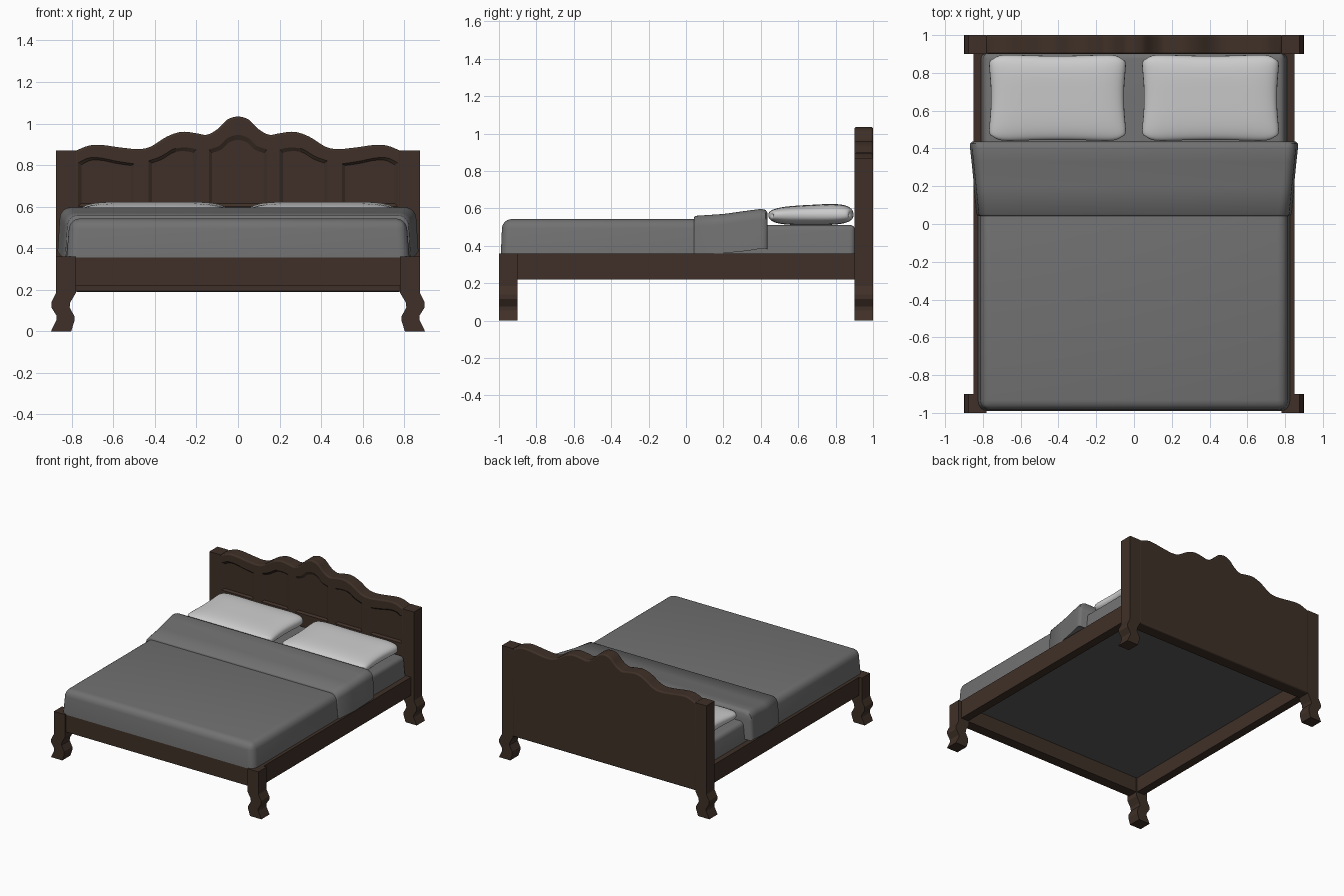
import bpy, bmesh, math
from mathutils import Vector

if "Cube" in bpy.data.objects:
    bpy.data.objects.remove(bpy.data.objects["Cube"])


def material(name, c):
    m = bpy.data.materials.new(name)
    m.diffuse_color = (*c, 1)
    m.use_nodes = True
    m.node_tree.nodes["Principled BSDF"].inputs["Base Color"].default_value = m.diffuse_color
    return m


WOOD = material("dark wood", (0.050, 0.030, 0.021))
CLOTH = material("grey bedding", (0.165, 0.165, 0.165))
LINEN = material("light pillow", (0.60, 0.60, 0.60))
BASE = material("dark underside", (0.105, 0.105, 0.105))


def finish(name, bm, mat, smooth=None):
    bmesh.ops.recalc_face_normals(bm, faces=bm.faces)
    me = bpy.data.meshes.new(name)
    bm.to_mesh(me)
    bm.free()
    me.materials.append(mat)
    ob = bpy.data.objects.new(name, me)
    bpy.context.collection.objects.link(ob)
    if smooth:
        bpy.ops.object.select_all(action='DESELECT')
        ob.select_set(True)
        bpy.context.view_layer.objects.active = ob
        bpy.ops.object.shade_smooth_by_angle(angle=math.radians(smooth))
    return ob


def loft(bm, rings):
    # skin equal-length closed rings and cap both ends
    vs = [[bm.verts.new(p) for p in r] for r in rings]
    n = len(vs[0])
    for a, b in zip(vs, vs[1:]):
        for i in range(n):
            bm.faces.new((a[i], a[(i + 1) % n], b[(i + 1) % n], b[i]))
    bm.faces.new(vs[0])
    bm.faces.new(vs[-1])


def prism(name, pts, y0, y1, mat, smooth=None):
    bm = bmesh.new()
    loft(bm, [[(x, y, z) for x, z in pts] for y in (y0, y1)])
    return finish(name, bm, mat, smooth)


def box(name, x0, x1, y0, y1, z0, z1, mat):
    return prism(name, [(x0, z0), (x1, z0), (x1, z1), (x0, z1)], y0, y1, mat)


def spline(pts, n=5):
    # Catmull-Rom through the points
    p = [pts[0]] + pts + [pts[-1]]
    out = []
    for i in range(1, len(p) - 2):
        a, b, c, d = (Vector(q) for q in p[i - 1:i + 3])
        for k in range(n):
            t = k / n
            out.append(tuple(0.5 * (2 * b + (c - a) * t + (2 * a - 5 * b + 4 * c - d) * t * t
                                    + (3 * b - a - 3 * c + d) * t ** 3)))
    return out + [pts[-1]]


# legs with curved feet, continuing up into posts
FOOT_IN = [(.803, 0), (.787, .05), (.787, .072), (.81, .115), (.807, .14), (.78, .185)]
FOOT_OUT = [(.875, .185), (.898, .14), (.898, .115), (.873, .075), (.873, .055), (.90, 0)]
for s, side in ((-1, "left"), (1, "right")):
    for part, y, top in (("front_leg", -1, .36), ("headboard_post", .9, .87)):
        pts = FOOT_IN + [(.78, top), (.875, top)] + FOOT_OUT
        prism(f"{side}_{part}", [(s * x, z) for x, z in pts], y, y + .1, WOOD)
    # side rails
    x0, x1 = sorted((s * .785, s * .85))
    box(f"{side}_rail", x0, x1, -.92, .92, .22, .36, WOOD)
box("front_rail", -.79, .79, -.985, -.905, .22, .36, WOOD)
box("base_board", -.79, .79, -.91, .91, .335, .355, BASE)

# wavy headboard
half = spline([(0, 1.035), (.05, 1.02), (.10, .972), (.15, .946), (.20, .953), (.27, .96),
               (.34, .938), (.42, .889), (.48, .877), (.56, .884), (.66, .897), (.72, .893), (.785, .867)])
outline = [(-x, z) for x, z in reversed(half)] + half[1:] + [(.785, .19), (-.785, .19)]
board = prism("headboard", outline, .901, 1.0, WOOD, 35)
bev = board.modifiers.new("soft edge", 'BEVEL')
bev.width, bev.segments, bev.limit_method, bev.angle_limit = .012, 3, 'ANGLE', math.radians(50)

# five shallow arched recesses
centre = [(.14, .875), (.09, .893), (.05, .93), (0, .945)]
centre = spline(centre + [(-x, z) for x, z in centre[2::-1]])
inner = spline([(.20, .876), (.25, .884), (.31, .877), (.37, .842), (.43, .82)])
outer = spline([(.50, .806), (.58, .818), (.66, .834), (.72, .834), (.77, .81)])
bm = bmesh.new()
recesses = [(centre, 1)] + [(a, s) for a in (inner, outer) for s in (1, -1)]
for arch, s in recesses:
    pts = [(s * x, z) for x, z in arch]
    pts += [(pts[-1][0], .60), (pts[0][0], .60)]
    cx = (pts[0][0] + pts[-2][0]) / 2
    hw, cz = abs(pts[-2][0] - cx), .73
    fx, fz = 1 - .016 / hw, .89
    loft(bm, [[(x, .88, z) for x, z in pts], [(x, .901, z) for x, z in pts],
              [(cx + (x - cx) * fx, .912, cz + (z - cz) * fz) for x, z in pts]])
cutter = finish("recess_cutter", bm, WOOD)
cutter.hide_render = True
cut = board.modifiers.new("recesses", 'BOOLEAN')
cut.object, cut.operation, cut.solver = cutter, 'DIFFERENCE', 'EXACT'
bpy.context.view_layer.update()
baked = bpy.data.meshes.new_from_object(board.evaluated_get(bpy.context.evaluated_depsgraph_get()))
board.modifiers.clear()
board.data = baked
bpy.data.objects.remove(cutter)


def soft_box(name, hx, y0, y1, z0, z1, r, mat):
    # box with rounded edges except along its bottom, sides leaning inward
    bm = bmesh.new()
    loft(bm, [[(-hx, y0, z0), (hx, y0, z0), (hx, y1, z0), (-hx, y1, z0)],
              [(-hx + .015, y0 + .008, z1), (hx - .015, y0 + .008, z1), (hx - .015, y1, z1), (-hx + .015, y1, z1)]])
    es = [e for e in bm.edges if max(v.co.z for v in e.verts) > z0 + .01]
    bmesh.ops.bevel(bm, geom=es, offset=r, segments=6, profile=.5, affect='EDGES')
    return finish(name, bm, mat, 60)


soft_box("mattress", .81, -.9, .905, .356, .512, .03, CLOTH)
soft_box("blanket", .825, -.99, .15, .356, .543, .05, CLOTH)

# folded-back blanket flap, widening toward the pillows
bm = bmesh.new()
rings = []
for y, hw, top, bot in ((.042, .826, .55, .36), (.05, .832, .56, .36), (.2, .847, .57, .36), (.33, .86, .588, .373),
                        (.40, .868, .597, .385), (.425, .868, .592, .385), (.437, .855, .575, .38)):
    r = .055
    corner = [(hw - .01 - r + r * math.cos(a), top - r + r * math.sin(a))
              for a in (math.radians(15 * k) for k in range(7))]
    ring = [(hw, bot)] + corner
    rings.append([(x, y, z) for x, z in ring] + [(-x, y, z) for x, z in reversed(ring)])
loft(bm, rings)
finish("blanket_fold", bm, CLOTH, 50)

# pillows: puffed grids with pinched sides and rounded corners
for s, side in ((-1, "left"), (1, "right")):
    bm = bmesh.new()
    N = 28
    grid = {}
    for k in (1, -1):
        for i in range(N + 1):
            for j in range(N + 1):
                u, v = -math.cos(math.pi * i / N), -math.cos(math.pi * j / N)
                round_off = .04 * (u * v) ** 8
                x = u * (.352 + .024 * v * v - round_off)
                y = v * (.222 + .016 * u * u - round_off)
                puff = (max(0, 1 - u ** 6) * max(0, 1 - v ** 4)) ** .4
                z = .565 + .012 * v * (k > 0) * puff + k * puff * .054
                grid[k, i, j] = bm.verts.new((s * .405 + x, .668 + y, z))
        for i in range(N):
            for j in range(N):
                bm.faces.new([grid[k, i + a, j + b] for a, b in ((0, 0), (1, 0), (1, 1), (0, 1))])
    bmesh.ops.remove_doubles(bm, verts=bm.verts, dist=1e-5)
    finish(f"{side}_pillow", bm, LINEN, 180)
